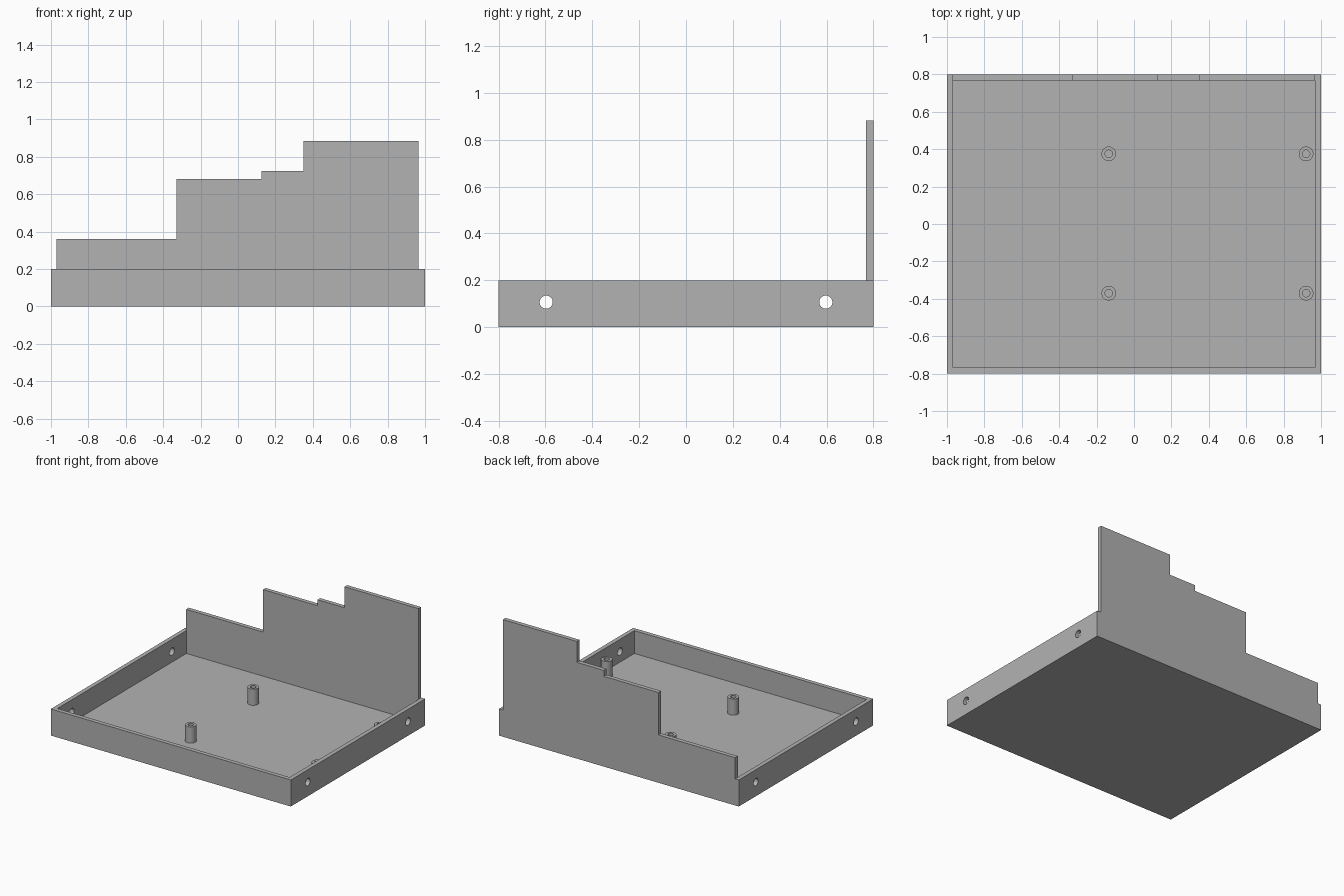
import bpy, bmesh, math
from mathutils import Matrix, Vector

cube = bpy.data.objects.get("Cube")
if cube:
    bpy.data.objects.remove(cube, do_unlink=True)

WALL, FLOOR, RIM = 0.032, 0.028, 0.2
HALF_X, HALF_Y = 1.0, 0.8

grey = bpy.data.materials.new("plain grey")
grey.use_nodes = True
tone = (0.448, 0.448, 0.448, 1)
grey.diffuse_color = tone
grey.node_tree.nodes["Principled BSDF"].inputs["Base Color"].default_value = tone


def finish(name, bm):
    bmesh.ops.recalc_face_normals(bm, faces=bm.faces)
    mesh = bpy.data.meshes.new(name)
    bm.to_mesh(mesh)
    bm.free()
    mesh.materials.append(grey)
    obj = bpy.data.objects.new(name, mesh)
    bpy.context.collection.objects.link(obj)
    return obj


def activate(obj):
    bpy.ops.object.select_all(action='DESELECT')
    obj.select_set(True)
    bpy.context.view_layer.objects.active = obj


def box(name, low, high):
    low, high = Vector(low), Vector(high)
    bm = bmesh.new()
    place = Matrix.Translation((low + high) / 2) @ Matrix.Diagonal((high - low).to_4d())
    bmesh.ops.create_cube(bm, size=1, matrix=place)
    return finish(name, bm)


def cut(target, cutter):
    cutter.hide_render = True
    mod = target.modifiers.new("cut", 'BOOLEAN')
    mod.operation, mod.solver, mod.object = 'DIFFERENCE', 'EXACT', cutter
    activate(target)
    bpy.ops.object.modifier_apply(modifier=mod.name)
    bpy.data.objects.remove(cutter, do_unlink=True)


# Open tray
tray = box("tray", (-HALF_X, -HALF_Y, 0), (HALF_X, HALF_Y, RIM))
cut(tray, box("cavity_cutter", (WALL - HALF_X, WALL - HALF_Y, FLOOR),
              (HALF_X - WALL, HALF_Y - WALL, 1)))

# Round holes through both side walls
for y in (-0.597, 0.597):
    bm = bmesh.new()
    bmesh.ops.create_cone(bm, cap_ends=True, segments=32, radius1=0.028, radius2=0.028,
                          depth=3, matrix=Matrix.Translation((0, y, 0.107))
                          @ Matrix.Rotation(math.pi / 2, 4, 'Y'))
    cut(tray, finish("hole_cutter", bm))
activate(tray)
bpy.ops.object.shade_smooth_by_angle(angle=math.radians(30))

# Stepped back panel standing on the rear wall
steps = [(-0.97, 0.36), (-0.33, 0.68), (0.125, 0.725), (0.35, 0.883)]
right_edge = 0.966
outline = [(steps[0][0], RIM)]
for i, (x, z) in enumerate(steps):
    end = steps[i + 1][0] if i + 1 < len(steps) else right_edge
    outline += [(x, z), (end, z)]
outline.append((right_edge, RIM))
bm = bmesh.new()
face = bm.faces.new([bm.verts.new((x, HALF_Y, z)) for x, z in outline])
grown = bmesh.ops.extrude_face_region(bm, geom=[face], use_keep_orig=True)
moved = [v for v in grown["geom"] if isinstance(v, bmesh.types.BMVert)]
bmesh.ops.translate(bm, verts=moved, vec=(0, -WALL, 0))
finish("back_panel", bm)

# Hollow standoff posts, turned from a wall profile
for side, x in (("right", -0.135), ("left", 0.92)):
    for end, y in (("front", -0.37), ("back", 0.375)):
        bm = bmesh.new()
        profile = [(0.039, FLOOR), (0.039, 0.15), (0.02, 0.15), (0.02, FLOOR)]
        verts = [bm.verts.new((x + r, y, z)) for r, z in profile]
        edges = [bm.edges.new(pair) for pair in zip(verts, verts[1:])]
        bmesh.ops.spin(bm, geom=verts + edges, cent=(x, y, 0), axis=(0, 0, 1),
                       angle=math.tau, steps=32, use_merge=True)
        bmesh.ops.remove_doubles(bm, verts=bm.verts, dist=0.0001)
        post = finish(f"{end}_{side}_post", bm)
        activate(post)
        bpy.ops.object.shade_smooth_by_angle(angle=math.radians(30))
